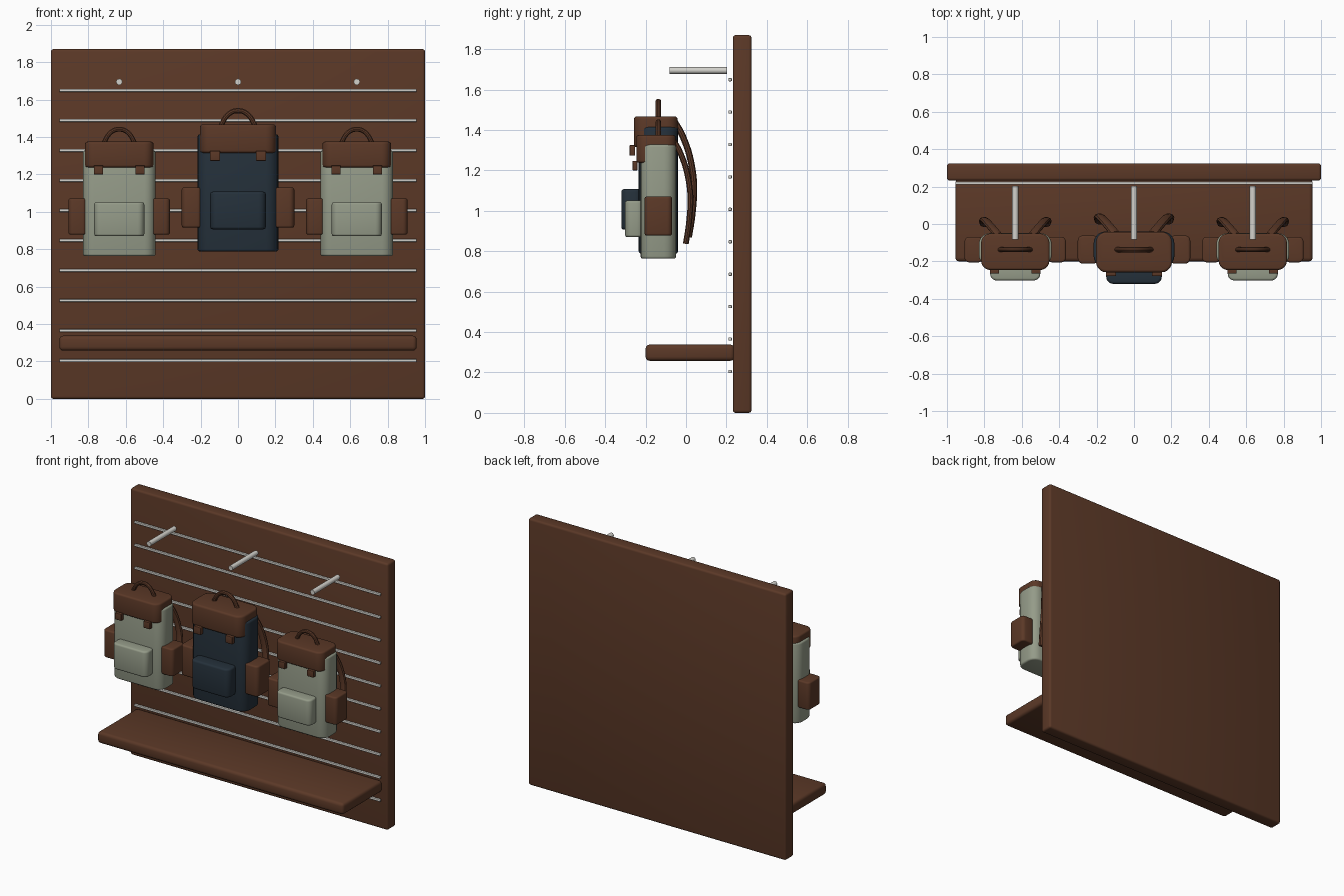
import bpy
import bmesh
from math import radians, pi, sin, cos
from mathutils import Matrix, Vector

cube = bpy.data.objects.get("Cube")
if cube:
    bpy.data.objects.remove(cube)


def material(name, rgb):
    m = bpy.data.materials.new(name)
    m.use_nodes = True
    m.diffuse_color = (*rgb, 1)
    m.node_tree.nodes["Principled BSDF"].inputs["Base Color"].default_value = (*rgb, 1)
    return m


brown = material("brown_wood_leather", (0.105, 0.040, 0.020))
sage = material("sage_canvas", (0.30, 0.33, 0.25))
navy = material("navy_canvas", (0.018, 0.030, 0.043))
steel = material("pale_steel", (0.65, 0.64, 0.60))


def finish(name, bm, mat):
    bmesh.ops.recalc_face_normals(bm, faces=bm.faces)
    mesh = bpy.data.meshes.new(name)
    bm.to_mesh(mesh)
    bm.free()
    mesh.materials.append(mat)
    for p in mesh.polygons:
        p.use_smooth = True
    mesh.set_sharp_from_angle(angle=radians(35))
    ob = bpy.data.objects.new(name, mesh)
    bpy.context.collection.objects.link(ob)
    return ob


def box(name, lo, hi, mat, edge, corner=0):
    """Box with rounded edges; corner rounds the upright edges more strongly."""
    lo, hi = Vector(lo), Vector(hi)
    bm = bmesh.new()
    bmesh.ops.create_cube(bm, size=1)
    bmesh.ops.scale(bm, vec=hi - lo, verts=bm.verts)
    bmesh.ops.translate(bm, vec=(lo + hi) / 2, verts=bm.verts)
    if corner:
        upright = [e for e in bm.edges if abs(e.verts[0].co.z - e.verts[1].co.z) > 1e-4]
        bmesh.ops.bevel(bm, geom=upright, offset=corner, segments=5,
                        profile=0.5, affect="EDGES")
        rims = [e for e in bm.edges if abs(e.verts[0].co.z - e.verts[1].co.z) < 1e-4]
    else:
        rims = bm.edges[:]
    bmesh.ops.bevel(bm, geom=rims, offset=edge, segments=3, profile=0.5, affect="EDGES")
    return finish(name, bm, mat)


def sweep(name, path, half_wide, half_thick, mat, sides=10):
    """Sweep an oval section along a smoothed path; width stays across x."""
    pts = [Vector(p) for p in path]
    ext = [2 * pts[0] - pts[1]] + pts + [2 * pts[-1] - pts[-2]]
    line = []
    for i in range(1, len(ext) - 2):
        a, b, c, d = ext[i - 1:i + 3]
        for t in (0, 0.25, 0.5, 0.75):
            line.append(0.5 * (2 * b + (c - a) * t + (2 * a - 5 * b + 4 * c - d) * t * t
                               + (3 * b - a - 3 * c + d) * t ** 3))
    line.append(pts[-1])
    bm = bmesh.new()
    rings = []
    flat = max(p.y for p in pts) - min(p.y for p in pts) < 1e-4
    for i, p in enumerate(line):
        tan = (line[min(i + 1, len(line) - 1)] - line[max(i - 1, 0)]).normalized()
        ref = Vector((0, 1, 0)) if flat else Vector((1, 0, 0))
        u = (ref - ref.dot(tan) * tan).normalized()
        v = tan.cross(u)
        rings.append([bm.verts.new(p + u * half_wide * cos(2 * pi * k / sides)
                                   + v * half_thick * sin(2 * pi * k / sides))
                      for k in range(sides)])
    for r, s in zip(rings, rings[1:]):
        for k in range(sides):
            j = (k + 1) % sides
            bm.faces.new((r[k], r[j], s[j], s[k]))
    bm.faces.new(rings[0])
    bm.faces.new(rings[-1])
    return finish(name, bm, mat)


def backpack(tag, x, base, s, canvas):
    """Backpack hung at x with its bottom at base, scaled by s."""
    mid = -0.137

    def P(px, py, pz):
        return (x + px * s, mid + py * s, base + pz * s)

    def part(name, lo, hi, mat, edge, corner):
        box(f"{tag}_{name}", P(*lo), P(*hi), mat, edge * s, corner * s)

    part("body", (-0.195, -0.088, 0), (0.195, 0.088, 0.565), canvas, 0.012, 0.06)
    part("lid", (-0.183, -0.109, 0.475), (0.183, 0.086, 0.612), brown, 0.012, 0.05)
    part("front_pocket", (-0.134, -0.165, 0.107), (0.134, -0.07, 0.288), canvas, 0.012, 0.035)
    for side, label in ((1, "left"), (-1, "right")):
        xs = sorted((0.172 * side, 0.271 * side))
        part(f"{label}_side_pocket", (xs[0], -0.068, 0.115), (xs[1], 0.068, 0.308),
             brown, 0.01, 0.025)
        part(f"{label}_buckle", (0.111 * side - 0.025, -0.128, 0.437),
             (0.111 * side + 0.025, -0.103, 0.484), brown, 0.004, 0.004)
        strap = [(0.09, 0.075, 0.585), (0.115, 0.106, 0.53), (0.145, 0.14, 0.435),
                 (0.165, 0.159, 0.31), (0.17, 0.152, 0.18), (0.165, 0.136, 0.075)]
        sweep(f"{label}_{tag}_strap", [P(a * side, b, c) for a, b, c in strap],
              0.024 * s, 0.015 * s, brown)
    # Carry handle arching over the lid
    arch = [(-0.085, 0.6), (-0.06, 0.646), (-0.03, 0.672), (0, 0.678),
            (0.03, 0.672), (0.06, 0.646), (0.085, 0.6)]
    sweep(f"{tag}_handle", [P(a, 0, c) for a, c in arch], 0.013 * s, 0.013 * s, brown)


# Display wall and shelf
box("back_panel", (-1, 0.232, 0), (1, 0.324, 1.87), brown, 0.014)
box("shelf", (-0.955, -0.2, 0.258), (0.955, 0.24, 0.338), brown, 0.02)

# Horizontal rails
for i in range(10):
    z = 0.205 + i * 0.1605
    box(f"rail_{i + 1}", (-0.955, 0.21, z - 0.008), (0.955, 0.227, z + 0.008), steel, 0.004)

# Hanging pegs
for label, x in (("right", -0.635), ("centre", 0), ("left", 0.635)):
    bm = bmesh.new()
    bmesh.ops.create_cone(bm, cap_ends=True, segments=12, radius1=0.017, radius2=0.017, depth=0.285,
                          matrix=Matrix.Translation((x, 0.06, 1.695)) @ Matrix.Rotation(pi / 2, 4, "X"))
    finish(f"{label}_peg", bm, steel)

# Backpacks
backpack("right_pack", -0.635, 0.763, 1.0, sage)
backpack("centre_pack", 0, 0.788, 1.11, navy)
backpack("left_pack", 0.635, 0.763, 1.0, sage)
